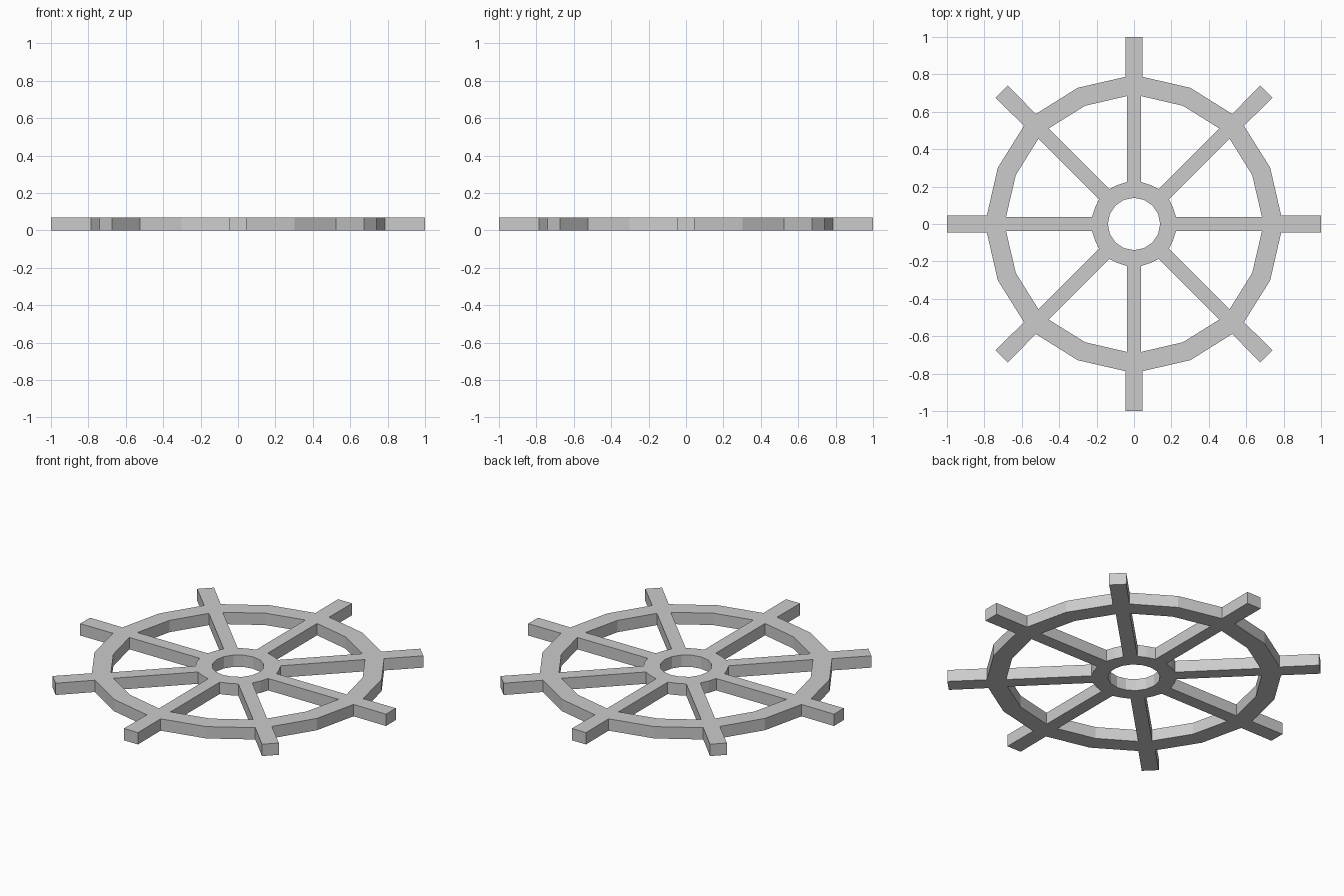
import bpy
from math import cos, sin, pi

if "Cube" in bpy.data.objects:
    bpy.data.objects.remove(bpy.data.objects["Cube"])

SPOKES = 8
STEP = 2 * pi / SPOKES
HEIGHT = 0.07


def turn(points, angle):
    """Rotate 2D points about the wheel centre."""
    c, s = cos(angle), sin(angle)
    return [(x * c - y * s, x * s + y * c) for x, y in points]


def polar(r, angle):
    return (r * cos(angle), r * sin(angle))


def add_loop(curve, points):
    spline = curve.splines.new('POLY')
    spline.points.add(len(points) - 1)
    for p, (x, y) in zip(spline.points, points):
        p.co = (x, y, 0, 1)
    spline.use_cyclic_u = True
    spline.use_smooth = False


curve = bpy.data.curves.new("ship_wheel", 'CURVE')
curve.dimensions = '2D'
curve.fill_mode = 'BOTH'
curve.extrude = HEIGHT / 2

# Outer outline: handle ends and the faceted rim between them
handle = [(0.787, -0.045), (1.0, -0.046), (1.0, 0.046), (0.787, 0.045),
          polar(0.788, STEP / 2)]
add_loop(curve, [p for k in range(SPOKES) for p in turn(handle, k * STEP)])

# Window openings between neighbouring spokes
near = [(0.225, 0.038), (0.684, 0.038)]
far = turn([(0.684, -0.038), (0.225, -0.038)], STEP)
window = near + [polar(0.684, STEP / 2)] + far + [polar(0.226, STEP / 2)]
for k in range(SPOKES):
    add_loop(curve, turn(window, k * STEP))

# Hub hole
add_loop(curve, [polar(0.14, i * pi / 8) for i in range(16)])

wheel = bpy.data.objects.new("ship_wheel", curve)
bpy.context.collection.objects.link(wheel)
wheel.location.z = HEIGHT / 2

# Turn the filled profile into a flat-shaded mesh
bpy.context.view_layer.objects.active = wheel
wheel.select_set(True)
bpy.ops.object.convert(target='MESH')
bpy.ops.object.shade_flat()
